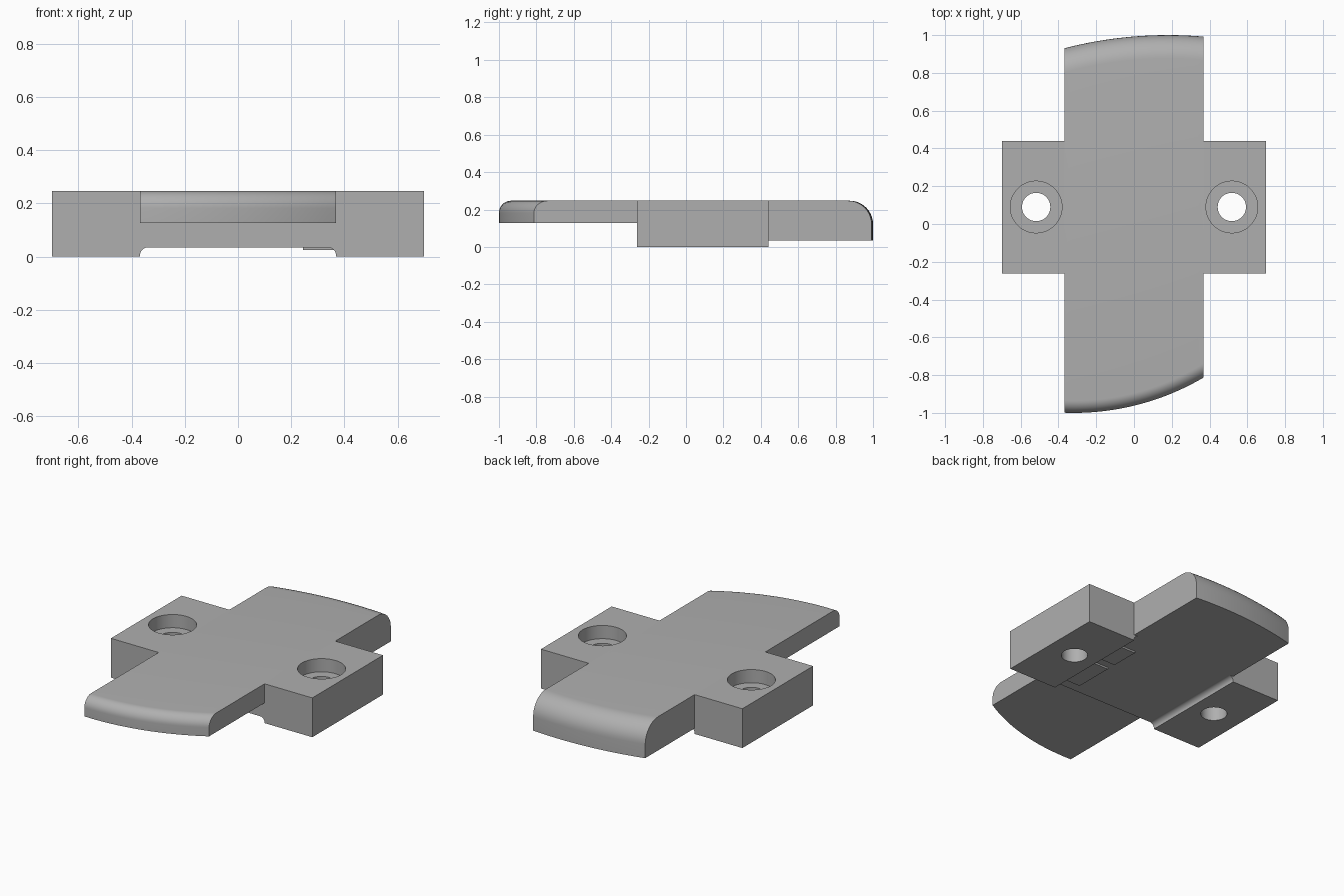
import bpy, bmesh, math

if "Cube" in bpy.data.objects:
    bpy.data.objects.remove(bpy.data.objects["Cube"])

TOP, UNDER, STEP = 0.247, 0.035, 0.127    # deck, back underside, front underside
HALF = 0.368                              # half width of the long centre body
FRONT, BACK = -0.262, 0.44                # side block ends

grey = bpy.data.materials.new("plain grey")
grey.use_nodes = True
grey.diffuse_color = (0.43, 0.43, 0.43, 1)
grey.node_tree.nodes["Principled BSDF"].inputs["Base Color"].default_value = (0.43, 0.43, 0.43, 1)


def loft(name, rings):
    """Join equal closed rings into a capped solid."""
    bm = bmesh.new()
    rows = [[bm.verts.new(p) for p in ring] for ring in rings]
    n = len(rows[0])
    for a, b in zip(rows, rows[1:]):
        for i in range(n):
            j = (i + 1) % n
            bm.faces.new((a[i], a[j], b[j], b[i]))
    bm.faces.new(rows[0])
    bm.faces.new(rows[-1])
    bmesh.ops.recalc_face_normals(bm, faces=bm.faces)
    mesh = bpy.data.meshes.new(name)
    bm.to_mesh(mesh)
    bm.free()
    mesh.materials.append(grey)
    obj = bpy.data.objects.new(name, mesh)
    bpy.context.collection.objects.link(obj)
    return obj


def activate(obj):
    bpy.ops.object.select_all(action='DESELECT')
    obj.select_set(True)
    bpy.context.view_layer.objects.active = obj


def smooth(obj):
    activate(obj)
    bpy.ops.object.shade_smooth_by_angle(angle=math.radians(30))


def bore(obj, x, y, radius, bottom):
    """Cut a round hole from above down to the given height."""
    bpy.ops.mesh.primitive_cylinder_add(vertices=48, radius=radius, depth=0.4,
                                        location=(x, y, bottom + 0.2))
    cutter = bpy.context.object
    cutter.hide_render = True
    cutter.data.materials.append(grey)
    activate(obj)
    mod = obj.modifiers.new("bore", 'BOOLEAN')
    mod.operation, mod.solver, mod.object = 'DIFFERENCE', 'EXACT', cutter
    bpy.ops.object.modifier_apply(modifier=mod.name)
    bpy.data.objects.remove(cutter)


def end_arc(x, apex, radius):
    """Distance of the curved end from the centre, and its fillet stretch."""
    drop = math.sqrt(radius ** 2 - (x - apex) ** 2)
    return 1 - radius + drop, radius / drop


def body_section(x, steps=10):
    """Side profile of the centre body at x, with both ends rounded on top."""
    ring = [(x, FRONT, UNDER), (x, FRONT, STEP)]
    ends = ((-1, *end_arc(x, -0.32, 1.36), 0.065, STEP),
            (1, *end_arc(x, 0.18, 2.2), 0.125, UNDER))
    for side, reach, stretch, r, low in ends:
        arc = [(x, side * (reach - r * stretch * (1 - math.cos(a))), TOP - r + r * math.sin(a))
               for a in (math.pi / 2 * i / steps for i in range(steps + 1))]
        arc.insert(0, (x, side * reach, low))
        ring += arc if side < 0 else arc[::-1]
    return ring


# Long centre body with two curved ends
COLS = 24
smooth(loft("centre_body", [body_section(-HALF + 2 * HALF * i / COLS) for i in range(COLS + 1)]))

# Side blocks with a filleted lip under the body and a counterbored hole
for side, name in ((-1, "right_block"), (1, "left_block")):
    r = 0.03
    outline = [(0.70, 0), (0.70, TOP), (HALF, TOP), (HALF, UNDER)]
    for i in range(9):
        a = math.pi / 2 * (1 - i / 8)
        outline.append((HALF - r + r * math.cos(a), UNDER - r + r * math.sin(a)))
    outline.append((HALF, 0))
    block = loft(name, [[(side * x, y, z) for x, z in outline] for y in (FRONT, BACK)])
    bore(block, side * 0.518, 0.09, 0.075, -0.1)
    bore(block, side * 0.518, 0.09, 0.137, TOP - 0.083)
    smooth(block)

# Thin pads under the body, beside the left block
for name, y0, y1 in (("front_pad", -0.19, 0.06), ("rear_pad", 0.12, 0.30)):
    loft(name, [[(x, y0, z), (x, y1, z), (x, y1, UNDER), (x, y0, UNDER)]
                for x, z in ((0.245, 0.024), (0.36, 0.024))])
